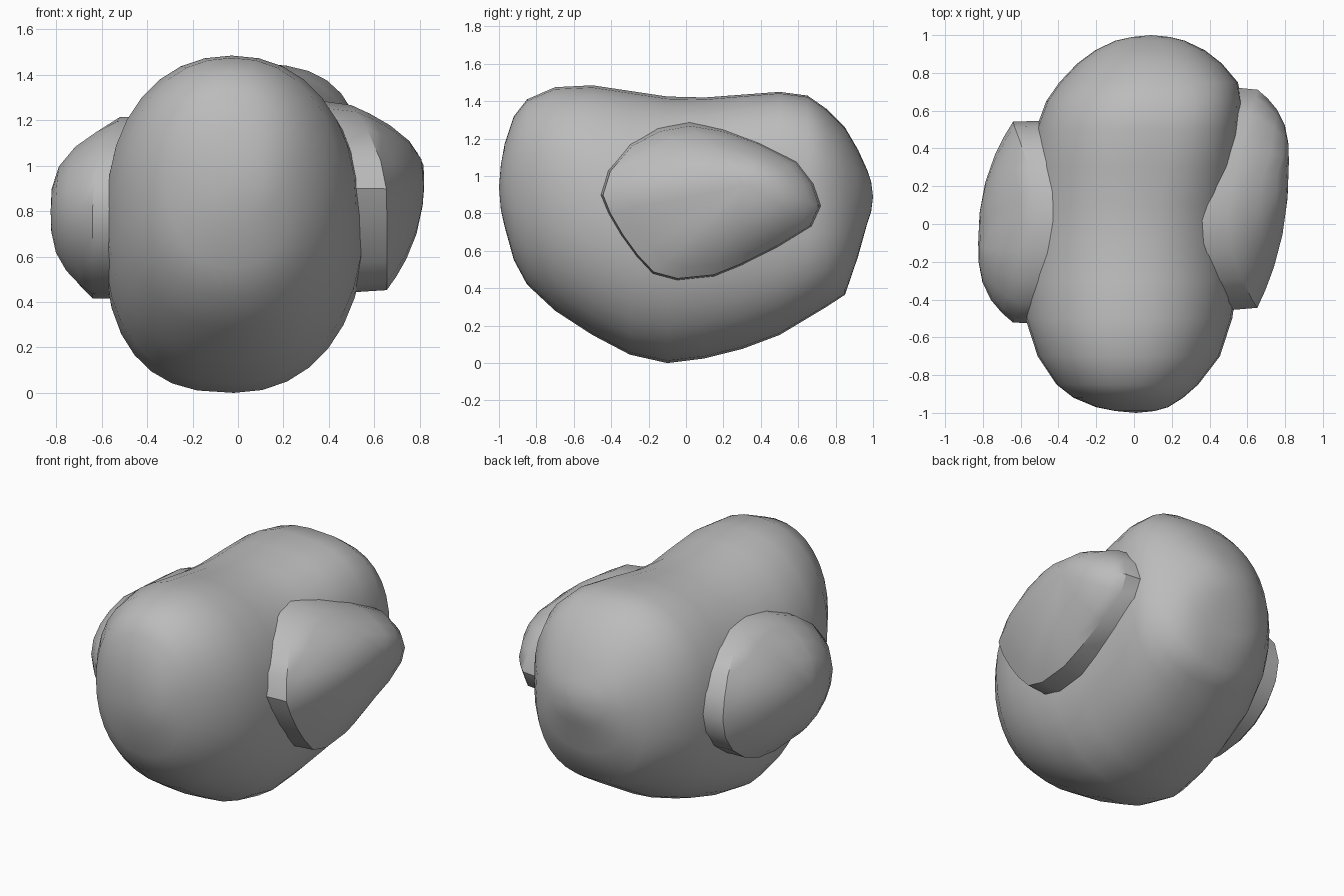
import bpy, bmesh, math

if "Cube" in bpy.data.objects:
    bpy.data.objects.remove(bpy.data.objects["Cube"])

grey = bpy.data.materials.new("stone_grey")
grey.diffuse_color = (0.5, 0.5, 0.5, 1)
grey.use_nodes = True
grey.node_tree.nodes["Principled BSDF"].inputs["Base Color"].default_value = grey.diffuse_color


def loft(name, rings, start_tip, end_tip, angle):
    """Skin closed rings of points and close both ends with a fan."""
    bm = bmesh.new()
    loops = [[bm.verts.new(p) for p in ring] for ring in rings]
    n = len(loops[0])
    for a, b in zip(loops, loops[1:]):
        for i in range(n):
            j = (i + 1) % n
            bm.faces.new((a[i], a[j], b[j], b[i]))
    for tip, loop in ((start_tip, loops[0]), (end_tip, loops[-1])):
        v = bm.verts.new(tip)
        for i in range(n):
            bm.faces.new((v, loop[i], loop[(i + 1) % n]))
    bmesh.ops.recalc_face_normals(bm, faces=bm.faces)
    mesh = bpy.data.meshes.new(name)
    bm.to_mesh(mesh)
    bm.free()
    obj = bpy.data.objects.new(name, mesh)
    bpy.context.collection.objects.link(obj)
    mesh.materials.append(grey)
    bpy.ops.object.select_all(action='DESELECT')
    obj.select_set(True)
    bpy.context.view_layer.objects.active = obj
    bpy.ops.object.shade_smooth_by_angle(angle=math.radians(angle))
    return obj


# Boulder body: y, left, right, bottom, top of each cross-section
sections = [
    (-0.99, -0.10, 0.11, 0.82, 1.06), (-0.97, -0.20, 0.18, 0.73, 1.17),
    (-0.92, -0.32, 0.26, 0.55, 1.32), (-0.85, -0.41, 0.34, 0.42, 1.41),
    (-0.70, -0.51, 0.455, 0.28, 1.475), (-0.50, -0.575, 0.52, 0.15, 1.485),
    (-0.30, -0.59, 0.55, 0.045, 1.455), (-0.10, -0.59, 0.555, 0.0, 1.425),
    (0.10, -0.57, 0.555, 0.025, 1.42), (0.30, -0.55, 0.56, 0.075, 1.435),
    (0.50, -0.52, 0.565, 0.15, 1.45), (0.65, -0.465, 0.57, 0.24, 1.43),
    (0.75, -0.395, 0.55, 0.30, 1.36), (0.85, -0.30, 0.465, 0.365, 1.26),
    (0.92, -0.205, 0.375, 0.57, 1.14), (0.97, -0.10, 0.27, 0.75, 1.03),
    (0.99, -0.01, 0.19, 0.81, 0.97),
]


def bump(y, centre, width):
    return math.exp(-((y - centre) / width) ** 2)


def cross_section(y, left, right, low, high, n=32):
    ring = []
    for i in range(n):
        a = 2 * math.pi * i / n
        c, s = math.cos(a), math.sin(a)
        # Squareness differs per quadrant: fuller lower left and upper back right
        if s >= 0:
            power = 2.15 + (0.9 * bump(y, 0.5, 0.35) if c > 0 else 0.0)
        else:
            power = 2.15 + (0.45 * bump(y, -0.1, 0.5) if c < 0
                            else 0.3 * bump(y, 0.7, 0.4))
        x = math.copysign(abs(c) ** (2 / power), c)
        z = math.copysign(abs(s) ** (2 / power), s)
        ring.append(((left + right) / 2 + x * (right - left) / 2, y,
                     (low + high) / 2 + z * (high - low) / 2))
    return ring


loft("boulder_body", [cross_section(*s) for s in sections],
     (0.01, -1.0, 0.94), (0.09, 1.0, 0.89), 60)


def side_lump(name, side, outline, peak, rim, grow, taper, full_end):
    """Slightly tapered wall rising out of the body, capped by an off-centre dome."""
    px, py, pz = peak
    cy = sum(p[0] for p in outline) / len(outline)
    cz = sum(p[1] for p in outline) / len(outline)

    def scaled(f):
        return [(cy + (y - cy) * f, cz + (z - cz) * f) for y, z in outline]

    def rim_x(z):
        return rim - 0.9 * max(0, z - 0.85) ** 2

    rings = [[(side * 0.36, y, z) for y, z in scaled(grow)]]
    for s in (1.0, 0.88, 0.72, 0.5, 0.25):
        ring = []
        for y, z in scaled(taper):
            # The dome is blunter toward one end
            power = 3.0 if (y - py) * full_end > 0 else 2.3
            x = rim_x(z) + (px - rim_x(z)) * (1 - s ** power)
            ring.append((side * x, py + (y - py) * s, pz + (z - pz) * s))
        rings.append(ring)
    loft(name, rings, (side * 0.36, py, pz), (side * px, py, pz), 36)


# Long egg-shaped lump on the right
side_lump("right_lump", 1, [
    (-0.46, 0.9), (-0.42, 1.03), (-0.3, 1.17), (-0.15, 1.25), (0.02, 1.28),
    (0.2, 1.25), (0.4, 1.18), (0.6, 1.08), (0.69, 0.96), (0.73, 0.84),
    (0.68, 0.73), (0.5, 0.62), (0.3, 0.52), (0.15, 0.46), (-0.05, 0.44),
    (-0.18, 0.475), (-0.27, 0.57), (-0.35, 0.68), (-0.42, 0.8)],
    (0.82, 0.33, 0.95), 0.655, 1.015, 0.97, 1)

# Rounder lump on the left
side_lump("left_lump", -1, [
    (0.01 + 0.54 * math.cos(math.pi * i / 10),
     0.815 + 0.405 * math.sin(math.pi * i / 10)) for i in range(20)],
    (0.825, -0.1, 0.8), 0.64, 1.0, 0.985, -1)
